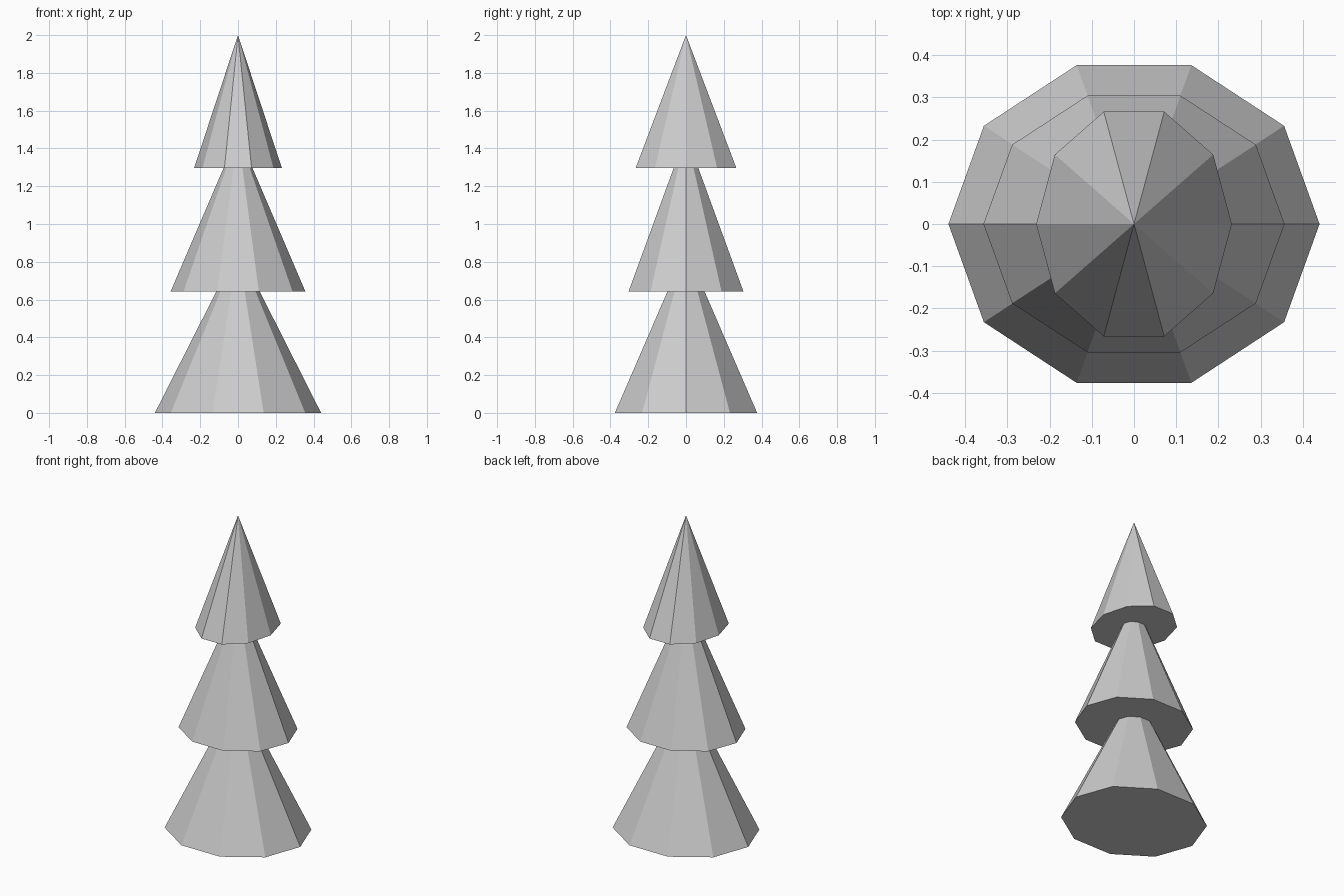
import bpy

if "Cube" in bpy.data.objects:
    bpy.data.objects.remove(bpy.data.objects["Cube"])


def tier(name, rx, ry, z0, z1):
    """Ten-sided flat-shaded cone with an elliptical closed base."""
    bpy.ops.mesh.primitive_cone_add(vertices=10, radius1=1, radius2=0, depth=1)
    ob = bpy.context.object
    ob.name = name
    for v in ob.data.vertices:
        # turn the start vertex from +y to +x, then size the tier
        x, y, z = v.co.y, -v.co.x, v.co.z
        v.co = (x * rx, y * ry, z0 + (z + 0.5) * (z1 - z0))
    return ob


# Three stacked foliage cones, each tip hidden in the tier above
for spec in (
    ("lower_foliage", 0.44, 0.396, 0.0, 0.87),
    ("middle_foliage", 0.357, 0.32, 0.642, 1.475),
    ("top_foliage", 0.232, 0.28, 1.297, 2.0),
):
    tier(*spec)
